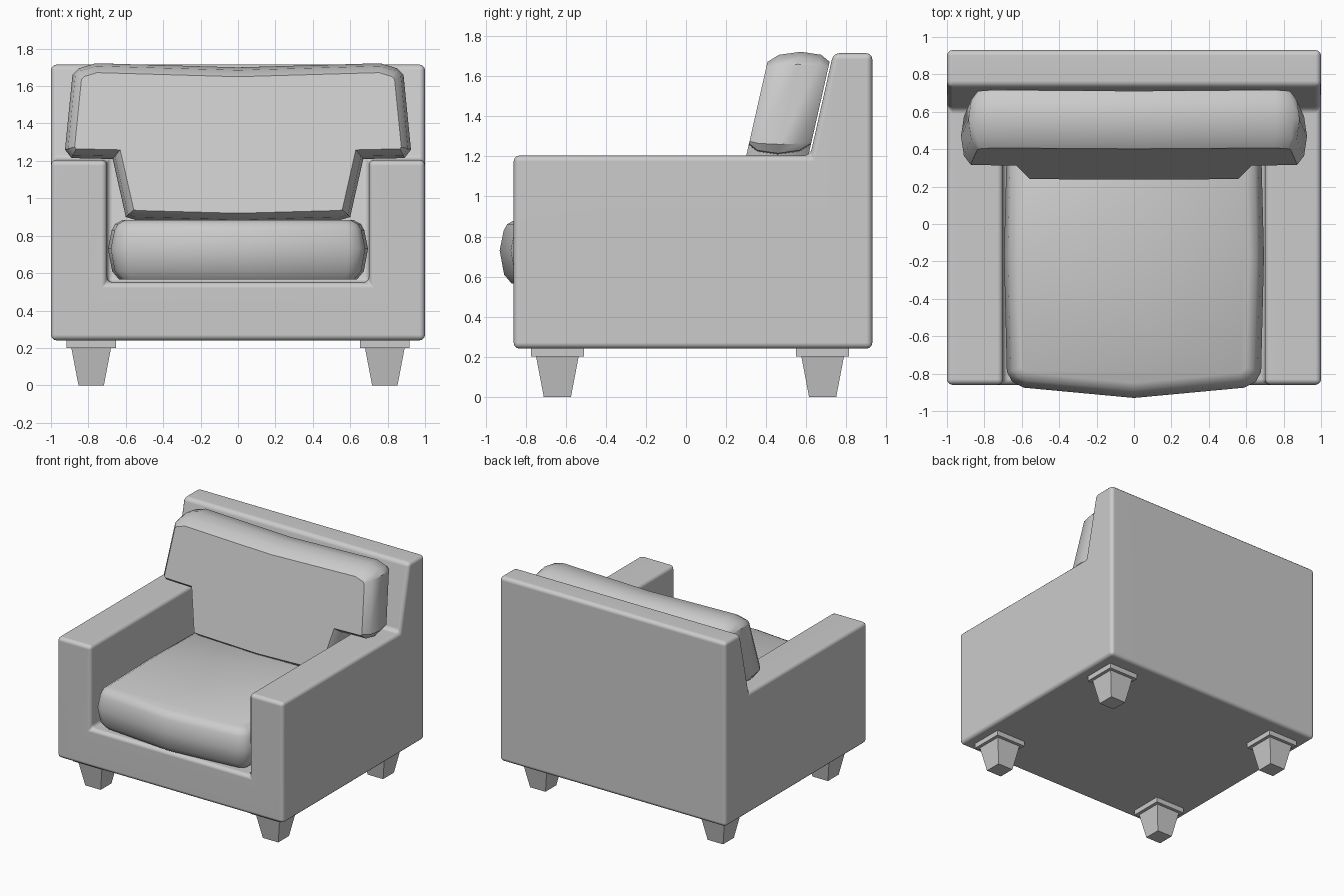
import bpy, bmesh
from mathutils import Vector

if "Cube" in bpy.data.objects:
    bpy.data.objects.remove(bpy.data.objects["Cube"])


def make_object(name, verts, faces, smooth=None):
    mesh = bpy.data.meshes.new(name)
    mesh.from_pydata(verts, [], faces)
    bm = bmesh.new()
    bm.from_mesh(mesh)
    bmesh.ops.recalc_face_normals(bm, faces=bm.faces)
    bm.to_mesh(mesh)
    bm.free()
    obj = bpy.data.objects.new(name, mesh)
    bpy.context.collection.objects.link(obj)
    if smooth:
        bpy.ops.object.select_all(action='DESELECT')
        obj.select_set(True)
        bpy.context.view_layer.objects.active = obj
        bpy.ops.object.shade_smooth_by_angle(angle=smooth)
    return obj


def loft(rings):
    """Closed skin through equal-length rings, capped at both ends."""
    n = len(rings[0])
    verts = [v for r in rings for v in r]
    faces = [(k * n + i, k * n + (i + 1) % n, (k + 1) * n + (i + 1) % n, (k + 1) * n + i)
             for k in range(len(rings) - 1) for i in range(n)]
    faces += [tuple(range(n)), tuple(range(len(verts) - n, len(verts)))]
    return verts, faces


def inset(points, d):
    """Offset a counter-clockwise outline inwards with mitred corners."""
    pts = [Vector(p) for p in points]
    out = []
    for i, p in enumerate(pts):
        a = (p - pts[i - 1]).normalized()
        b = (pts[(i + 1) % len(pts)] - p).normalized()
        na, nb = Vector((-a.y, a.x)), Vector((-b.y, b.x))
        out.append(p + (na + nb) * d / (1 + na.dot(nb)))
    return out


# Frame: base, arms and back in one shell, bevelled
side = {'A': (-.86, .24), 'B': (.93, .24), 'C': (.93, 1.715), 'D': (.735, 1.715),
        'E': (.62, 1.205), 'F': (-.86, 1.205), 'G': (-.86, .55), 'H': (.47, .55)}
X, I = 1.0, .70
columns = {'l': -X, 'r': X, 'm': -I, 'n': I}
keys = [k + c for k in 'ABCDEF' for c in 'lr'] + [k + c for k in 'EFGH' for c in 'mn']
index = {k: i for i, k in enumerate(keys)}
verts = [(columns[k[1]], *side[k[0]]) for k in keys]
panels = ['Al Bl Cl Dl El Fl', 'Ar Br Cr Dr Er Fr', 'Al Ar Br Bl', 'Bl Br Cr Cl',
          'Cl Cr Dr Dl', 'Al Ar Fr Fn Gn Gm Fm Fl', 'Dl Dr Er En Hn Hm Em El',
          'Fl Fm Em El', 'Fr Fn En Er', 'Fm Em Hm Gm', 'Fn En Hn Gn', 'Gm Gn Hn Hm']
frame = make_object('armchair_frame', verts,
                    [[index[k] for k in p.split()] for p in panels], .7)
bev = frame.modifiers.new('rounded_edges', 'BEVEL')
bev.width, bev.segments, bev.limit_method = .03, 3, 'ANGLE'
frame.modifiers.new('soft_normals', 'WEIGHTED_NORMAL')

# Seat cushion: outline in plan, lofted upwards
half = [(.59, -.875), (.65, -.845), (.68, -.79), (.695, -.17), (.68, .42), (.63, .48)]
outline = [(0, -.93)] + half + [(-x, y) for x, y in reversed(half)]
rings = [[(p.x, p.y, z) for p in inset(outline, d)]
         for z, d in [(.565, .06), (.61, .022), (.73, 0), (.83, .02), (.862, .038), (.885, .08)]]
make_object('seat_cushion', *loft(rings), .6)

# Back cushion: T-shaped front outline, lofted backwards and leaned
half = [(.55, .885), (.60, .90), (.67, 1.21), (.89, 1.215), (.925, 1.26),
        (.885, 1.66), (.85, 1.695), (.76, 1.722)]
outline = [(0, .87)] + half + [(0, 1.70)] + [(-x, z) for x, z in reversed(half)]
rings = [[(p.x, y + .226 * (p.y - .89), p.y) for p in inset(outline, d)]
         for y, d in [(.23, .05), (.28, .015), (.385, 0), (.49, .015), (.54, .05)]]
make_object('back_cushion', *loft(rings), .6)

# Legs: tapered foot with a square mounting plate
for row, cy in (('front', -.642), ('back', .682)):
    for name, cx in (('left', -.785), ('right', .785)):
        def square(h, z):
            return [(cx - h, cy - h, z), (cx + h, cy - h, z),
                    (cx + h, cy + h, z), (cx - h, cy + h, z)]
        make_object(f'{row}_{name}_leg', *loft(
            [square(.068, 0), square(.106, .2), square(.132, .2), square(.132, .25)]))
